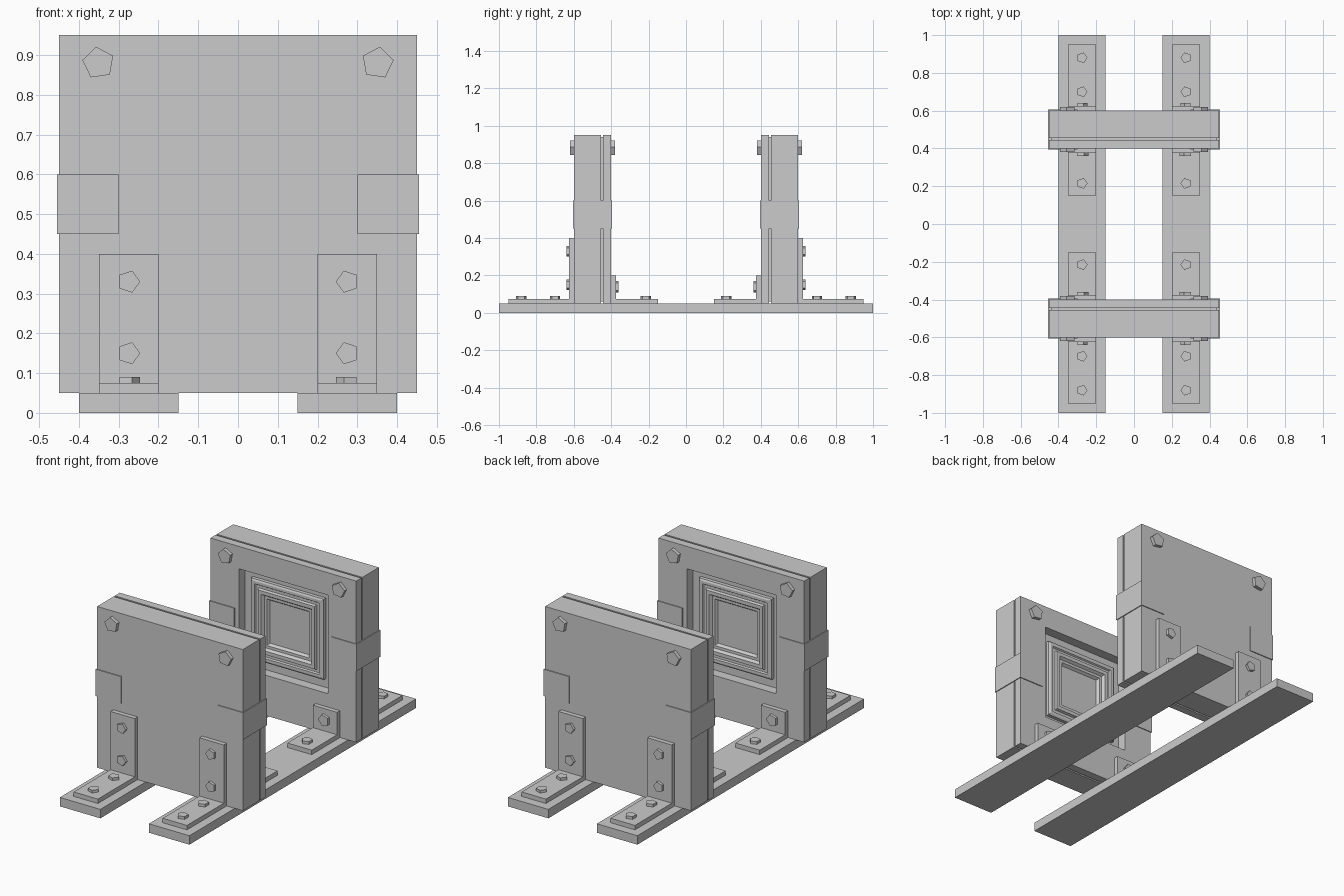
import bpy, bmesh, math
from mathutils import Vector

if "Cube" in bpy.data.objects:
    bpy.data.objects.remove(bpy.data.objects["Cube"])


def finish(name, bm, axes):
    """Turn a bmesh into an object mirrored across the given world axes."""
    bmesh.ops.recalc_face_normals(bm, faces=bm.faces)
    me = bpy.data.meshes.new(name)
    bm.to_mesh(me)
    bm.free()
    ob = bpy.data.objects.new(name, me)
    bpy.context.collection.objects.link(ob)
    mod = ob.modifiers.new("Mirror", 'MIRROR')
    mod.use_axis = ('X' in axes, 'Y' in axes, False)
    mod.use_mirror_merge = False
    return ob


def add_box(bm, lo, hi):
    vs = bmesh.ops.create_cube(bm, size=1)["verts"]
    for v in vs:
        v.co = Vector([(a + b) / 2 + c * (b - a) for a, b, c in zip(lo, hi, v.co)])


def box(name, lo, hi, axes):
    bm = bmesh.new()
    add_box(bm, lo, hi)
    return finish(name, bm, axes)


def loft(name, rings, axes):
    """Rectangular rings (half width, half height, centre z, y) joined and capped."""
    bm = bmesh.new()
    loops = [[bm.verts.new((sx * w, y, cz + sz * h))
              for sx, sz in ((-1, -1), (1, -1), (1, 1), (-1, 1))]
             for w, h, cz, y in rings]
    for a, b in zip(loops, loops[1:]):
        for i in range(4):
            j = (i + 1) % 4
            bm.faces.new((a[i], a[j], b[j], b[i]))
    bm.faces.new(loops[0])
    bm.faces.new(loops[-1])
    bmesh.ops.remove_doubles(bm, verts=bm.verts, dist=1e-5)
    return finish(name, bm, axes)


def bolt(name, base, direction, r, h, tip):
    """Five-sided bolt head standing on base, extruded along direction."""
    d = Vector(direction)
    up = Vector((0, 0, 1)) if d.z == 0 else Vector((0, 1, 0))
    bm = bmesh.new()
    pts = []
    for i in range(5):
        a = tip + i * math.tau / 5
        pts.append(Vector(base) + r * (math.cos(a) * Vector((1, 0, 0)) + math.sin(a) * up))
    lower = [bm.verts.new(p) for p in pts]
    upper = [bm.verts.new(p + d * h) for p in pts]
    bm.faces.new(lower)
    bm.faces.new(upper)
    for i in range(5):
        j = (i + 1) % 5
        bm.faces.new((lower[i], lower[j], upper[j], upper[i]))
    return finish(name, bm, 'XY')


# Floor rails
box("floor_rail", (0.15, -1, 0), (0.40, 1, 0.05), 'X')

# Cabinet: grooved block with a square recess and a cavity behind the driver
loft("cabinet", [
    (0.45, 0.45, 0.5, -0.60), (0.45, 0.45, 0.5, -0.455),
    (0.44, 0.44, 0.5, -0.455), (0.44, 0.44, 0.5, -0.445),
    (0.45, 0.45, 0.5, -0.445), (0.45, 0.45, 0.5, -0.40),
    (0.275, 0.275, 0.55, -0.40), (0.275, 0.275, 0.55, -0.455),
    (0.19, 0.19, 0.55, -0.455), (0.19, 0.19, 0.55, -0.54)], 'Y')

# Square stepped driver: half width and depth behind the inner face
profile = [(0.225, 0.055), (0.225, 0.035), (0.215, 0.03), (0.2, 0.03),
           (0.195, 0.038), (0.18, 0.038), (0.175, 0.025), (0.155, 0.025),
           (0.145, 0.04), (0.13, 0.04), (0.12, 0.055), (0.08, 0.085)]
bm_rings = [(w, w, 0.55, -0.4 - d) for w, d in profile]
loft("driver", bm_rings + [(0.001, 0.001, 0.55, -0.46)], 'Y')

# Clamps wrapped around the cabinet sides
box("side_clamp", (0.30, -0.605, 0.45), (0.455, -0.395, 0.60), 'XY')

# Angle brackets on the outer and inner faces
for name, wall, out, end, top in (("outer_bracket", -0.60, -0.625, -0.95, 0.40),
                                  ("inner_bracket", -0.40, -0.375, -0.15, 0.20)):
    bm = bmesh.new()
    add_box(bm, (0.20, min(wall, out), 0.05), (0.35, max(wall, out), top))
    add_box(bm, (0.20, min(out, end), 0.05), (0.35, max(out, end), 0.075))
    finish(name, bm, 'XY')

# Bracket bolts
for z in (0.15, 0.33):
    bolt("outer_wall_bolt", (0.275, -0.625, z), (0, -1, 0), 0.029, 0.015, math.pi)
bolt("inner_wall_bolt", (0.275, -0.375, 0.14), (0, 1, 0), 0.033, 0.015, math.pi)
for y in (-0.88, -0.70, -0.215):
    bolt("floor_bolt", (0.275, y, 0.075), (0, 0, 1), 0.029, 0.015, math.pi)

# Corner bolts on both faces
for y, s in ((-0.60, -1), (-0.40, 1)):
    bolt("corner_bolt", (0.351, y, 0.88), (0, s, 0), 0.041, 0.02, math.radians(82))
